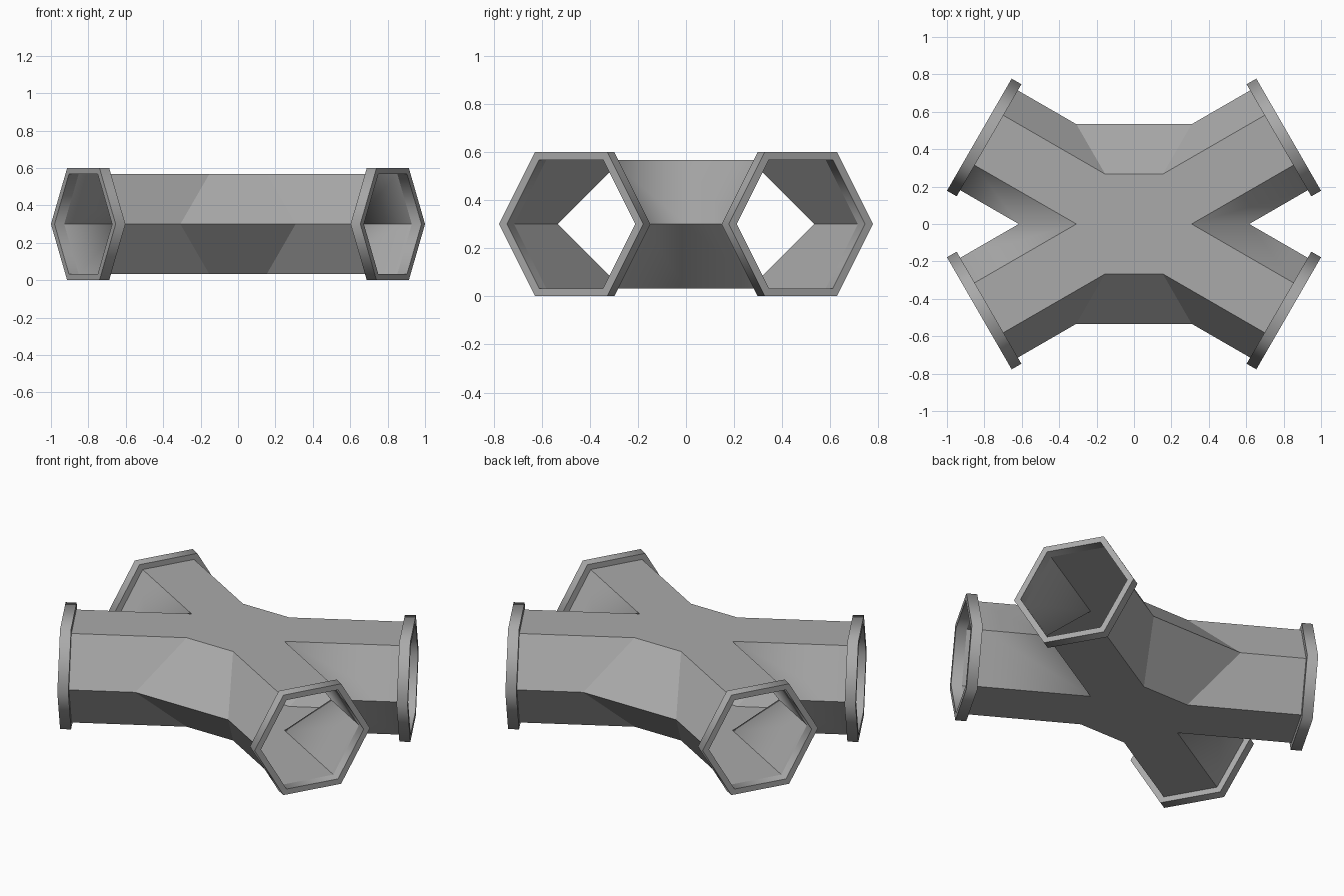
import bpy, bmesh
from math import sin, cos, radians, sqrt
from mathutils import Matrix, Vector

cube = bpy.data.objects.get("Cube")
if cube:
    bpy.data.objects.remove(cube)

R_TUBE, R_RIM = 0.308, 0.346          # corner radii of the hexagons
D_IN, D_OUT = 0.895, 0.955            # rim start and end along an arm
MID = 0.3                             # height of the pipe axis
ARMS = {"back_left": 30, "back_right": 150, "front_right": 210, "front_left": 330}

grey = bpy.data.materials.new("metal grey")
grey.use_nodes = True
colour = (0.4, 0.4, 0.4, 1)
grey.diffuse_color = colour
grey.node_tree.nodes["Principled BSDF"].inputs["Base Color"].default_value = colour


def finish(name, bm, is_sharp):
    """Clean up, shade smooth and mark the chosen edges sharp."""
    bmesh.ops.remove_doubles(bm, verts=bm.verts[:], dist=0.001)
    bmesh.ops.recalc_face_normals(bm, faces=bm.faces[:])
    for f in bm.faces:
        f.smooth = True
    for e in bm.edges:
        e.smooth = not is_sharp(e)
    mesh = bpy.data.meshes.new(name)
    bm.to_mesh(mesh)
    bm.free()
    mesh.materials.append(grey)
    obj = bpy.data.objects.new(name, mesh)
    bpy.context.collection.objects.link(obj)
    return obj


def hexagon(r, along):
    """Hexagon across the x axis; along(width) gives x at each corner."""
    pts = []
    for k in range(6):
        a = radians(60 * k)
        n = r * cos(a)
        pts.append(Vector((along(abs(n)), n, r * sin(a))))
    return pts


def bridge(bm, a, b):
    va, vb = [bm.verts.new(p) for p in a], [bm.verts.new(p) for p in b]
    for i in range(6):
        j = (i + 1) % 6
        bm.faces.new((va[i], va[j], vb[j], vb[i]))


def turn(degrees):
    return Matrix.Translation((0, 0, MID)) @ Matrix.Rotation(radians(degrees), 4, "Z")


# Pipe body: four open hexagonal arms mitred into a six-sided hub
bm = bmesh.new()
for angle in ARMS.values():
    m = turn(angle)
    bridge(bm, [m @ p for p in hexagon(R_TUBE, lambda n: n * sqrt(3))],
           [m @ p for p in hexagon(R_TUBE, lambda n: D_IN)])

# Hub plates above and below, and sloped panels closing front and back
h = R_TUBE * sqrt(3) / 2
for s in (1, -1):
    z = MID + s * h
    bm.faces.new([bm.verts.new((R_TUBE * cos(radians(60 * k)),
                                R_TUBE * sin(radians(60 * k)), z)) for k in range(6)])
    for side in (1, -1):
        x, y = R_TUBE / 2, side * h
        bm.faces.new([bm.verts.new(p) for p in (
            (-x, y, z), (x, y, z), (2 * x, 2 * y, MID), (-2 * x, 2 * y, MID))])


def body_sharp(e):
    crotch = all(abs(v.co.y) < 0.001 for v in e.verts)
    return not crotch and e.calc_face_angle(0) > radians(10)


finish("pipe_body", bm, body_sharp)

# Hexagonal rims on the open ends
for name, angle in ARMS.items():
    bm = bmesh.new()
    loops = [hexagon(r, lambda n, d=d: d) for r, d in (
        (R_TUBE, D_IN), (R_RIM, D_IN), (R_RIM, D_OUT), (R_TUBE, D_OUT))]
    for i in range(4):
        bridge(bm, loops[i], loops[(i + 1) % 4])
    # Edges running around the rim are sharp, those along the axis are soft
    rim = finish(name + "_rim", bm,
                 lambda e: abs(e.verts[0].co.x - e.verts[1].co.x) < 0.001)
    rim.matrix_world = turn(angle)
